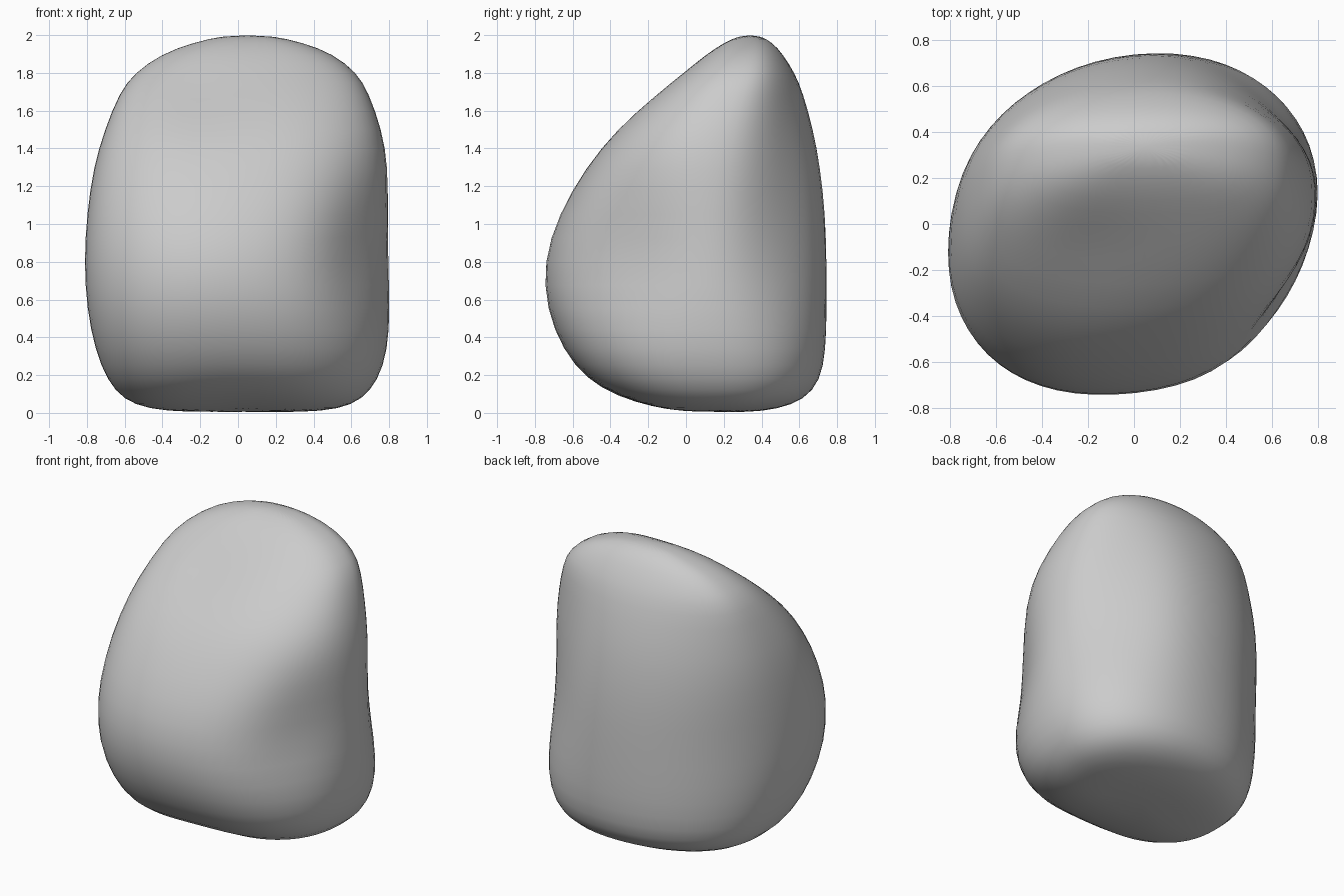
import bpy, bmesh, math
from mathutils import Vector

default_cube = bpy.data.objects.get("Cube")
if default_cube:
    bpy.data.objects.remove(default_cube, do_unlink=True)

SEGMENTS = 32

# Height, then left/right and front/back limits of each horizontal section
SECTIONS = [
    (0.0, -.28, .34, -.08, .32), (.02, -.48, .54, -.2, .49),
    (.07, -.61, .66, -.37, .63), (.17, -.695, .745, -.53, .715),
    (.33, -.76, .8, -.655, .745), (.55, -.805, .82, -.745, .752),
    (.8, -.82, .825, -.76, .755), (1.05, -.805, .825, -.68, .75),
    (1.3, -.77, .82, -.535, .725), (1.5, -.71, .785, -.39, .685),
    (1.7, -.63, .71, -.16, .625), (1.8, -.55, .645, -.025, .58),
    (1.9, -.41, .515, .105, .515), (1.96, -.24, .35, .2, .46),
    (2.0, -.07, .17, .29, .39),
]

# Soft hollows: centre, push, radius
HOLLOWS = [
    ((.62, .52, .9), (-.055, -.055, 0), .36),
    ((.58, .52, 1.4), (-.06, -.06, 0), .36),
    ((.68, -.32, .85), (-.075, .04, 0), .34),
    ((-.2, -.15, 1.57), (.01, .035, -.035), .27),
    ((0, -.25, .05), (0, 0, .03), .3),
]


def rounded(value, power):
    return math.copysign(abs(value) ** power, value)


def section_point(section, angle):
    """Point on a skewed oval, squarer at the front away from the belly, with hollows."""
    z, left, right, front, back = section
    from_belly = abs(z - 0.8)
    frontness = (1 - math.sin(angle)) / 2
    power = 0.93 - 0.22 * from_belly * frontness
    skew = 0.16 - 0.07 * from_belly
    x = (left + right) / 2 + (right - left) / 2 * rounded(math.cos(angle), power)
    y = (front + back) / 2 + (back - front) / 2 * rounded(math.sin(angle + skew), power)
    point = Vector((x, y, z))
    offset = Vector()
    for centre, push, radius in HOLLOWS:
        distance = (point - Vector(centre)).length
        offset += Vector(push) * math.exp(-(distance / radius) ** 2)
    return point + offset


# Stone body lofted through the sections
bm = bmesh.new()
rings = [
    [bm.verts.new(section_point(section, math.tau * i / SEGMENTS)) for i in range(SEGMENTS)]
    for section in SECTIONS
]
for lower, upper in zip(rings, rings[1:]):
    for i in range(SEGMENTS):
        j = (i + 1) % SEGMENTS
        bm.faces.new((lower[i], lower[j], upper[j], upper[i]))
bm.faces.new(reversed(rings[0]))
bm.faces.new(rings[-1])

mesh = bpy.data.meshes.new("stone")
bm.to_mesh(mesh)
bm.free()
stone = bpy.data.objects.new("stone", mesh)
bpy.context.collection.objects.link(stone)
mesh.polygons.foreach_set("use_smooth", [True] * len(mesh.polygons))

subdivision = stone.modifiers.new("rounding", "SUBSURF")
subdivision.levels = subdivision.render_levels = 1

# Plain grey stone colour
grey = bpy.data.materials.new("stone_grey")
grey.use_nodes = True
colour = (0.6, 0.6, 0.6, 1)
grey.diffuse_color = colour
grey.node_tree.nodes["Principled BSDF"].inputs["Base Color"].default_value = colour
mesh.materials.append(grey)
